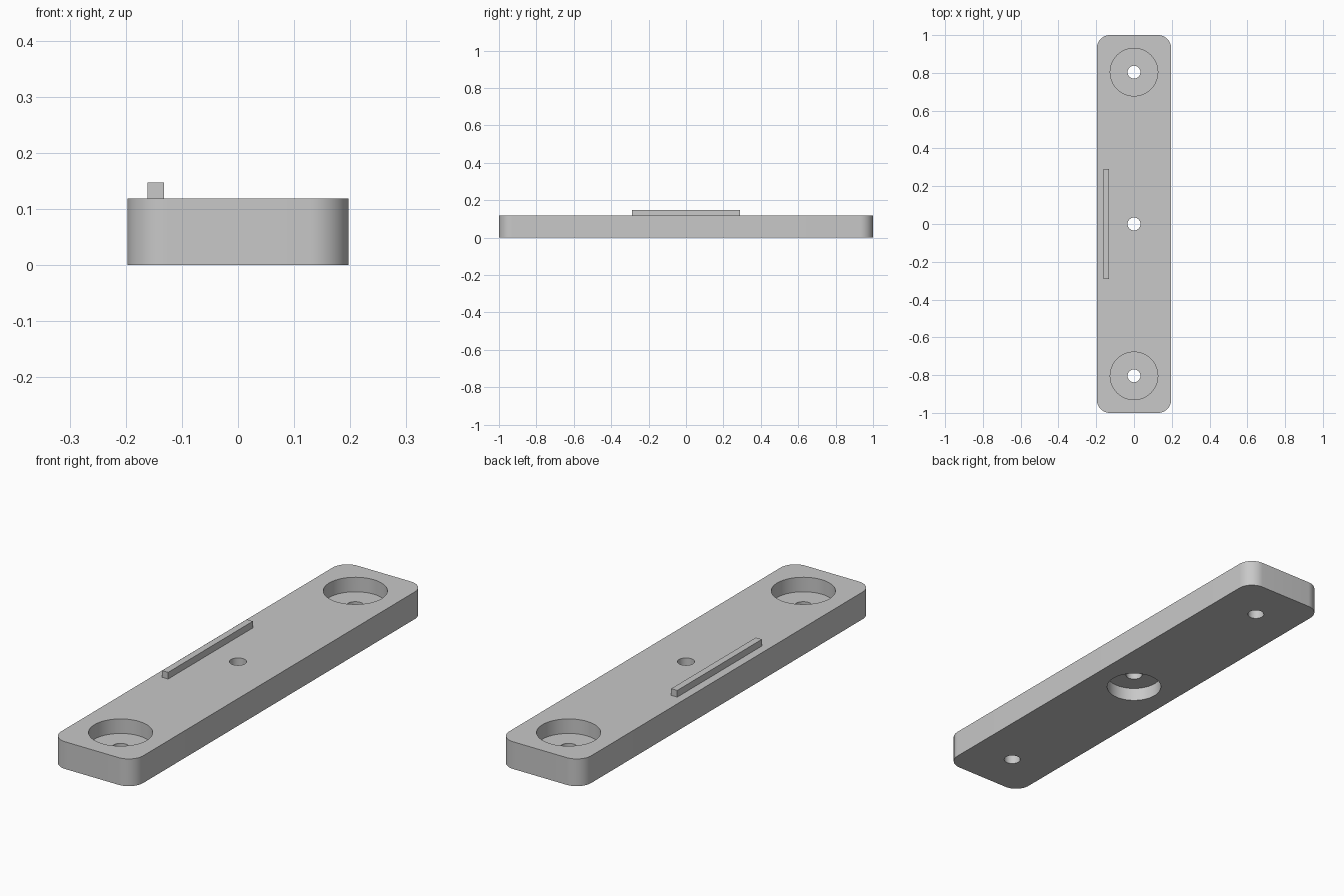
import bpy
import bmesh
from math import radians, cos, sin

cube = bpy.data.objects.get("Cube")
if cube:
    bpy.data.objects.remove(cube, do_unlink=True)

# Overall sizes
HALF_X, HALF_Y, HEIGHT, CORNER = 0.197, 1.0, 0.118, 0.07
END_Y, HOLE_R = 0.804, 0.034
TOP_BORE_R, TOP_FLOOR = 0.126, 0.055
LOW_BORE_R, LOW_CEILING = 0.114, 0.058

grey = bpy.data.materials.new("light_grey")
grey.use_nodes = True
colour = (0.58, 0.58, 0.58, 1)
grey.diffuse_color = colour
grey.node_tree.nodes["Principled BSDF"].inputs["Base Color"].default_value = colour


def prism(name, outline, z0, z1):
    """Extrude a counter-clockwise outline from z0 up to z1."""
    bm = bmesh.new()
    base = bm.faces.new([bm.verts.new((x, y, z0)) for x, y in outline])
    top = bmesh.ops.extrude_face_region(bm, geom=[base], use_keep_orig=True)["geom"]
    for v in top:
        if isinstance(v, bmesh.types.BMVert):
            v.co.z = z1
    bmesh.ops.recalc_face_normals(bm, faces=bm.faces)
    mesh = bpy.data.meshes.new(name)
    bm.to_mesh(mesh)
    bm.free()
    mesh.materials.append(grey)
    obj = bpy.data.objects.new(name, mesh)
    bpy.context.collection.objects.link(obj)
    return obj


def arc(cx, cy, r, start, sweep, steps):
    angles = [radians(start + sweep * i / steps) for i in range(steps + 1)]
    return [(cx + r * cos(a), cy + r * sin(a)) for a in angles]


def cut(target, y, r, z0, z1):
    """Cut a round vertical hole and discard the cutter."""
    cutter = prism("cutter", arc(0, y, r, 0, 360, 64)[:-1], z0, z1)
    cutter.hide_render = True
    mod = target.modifiers.new("hole", "BOOLEAN")
    mod.operation = "DIFFERENCE"
    mod.solver = "EXACT"
    mod.object = cutter
    bpy.ops.object.select_all(action="DESELECT")
    target.select_set(True)
    bpy.context.view_layer.objects.active = target
    bpy.ops.object.modifier_apply(modifier=mod.name)
    bpy.data.objects.remove(cutter, do_unlink=True)


# Bar with rounded vertical corners
outline = []
for i, (sx, sy) in enumerate([(1, 1), (-1, 1), (-1, -1), (1, -1)]):
    outline += arc(sx * (HALF_X - CORNER), sy * (HALF_Y - CORNER), CORNER, 90 * i, 90, 16)
bar = prism("mounting_bar", outline, 0, HEIGHT)

# Counterbores: two from above, one from below
for y in (-END_Y, END_Y):
    cut(bar, y, TOP_BORE_R, TOP_FLOOR, HEIGHT + 0.1)
cut(bar, 0, LOW_BORE_R, -0.1, LOW_CEILING)

# Through holes
for y in (-END_Y, 0, END_Y):
    cut(bar, y, HOLE_R, -0.1, HEIGHT + 0.1)
bpy.ops.object.shade_smooth_by_angle(angle=radians(30))

# Raised rib along the right edge
prism("locating_rib", [(-0.161, -0.29), (-0.132, -0.29), (-0.132, 0.29), (-0.161, 0.29)],
      HEIGHT, 0.147)
